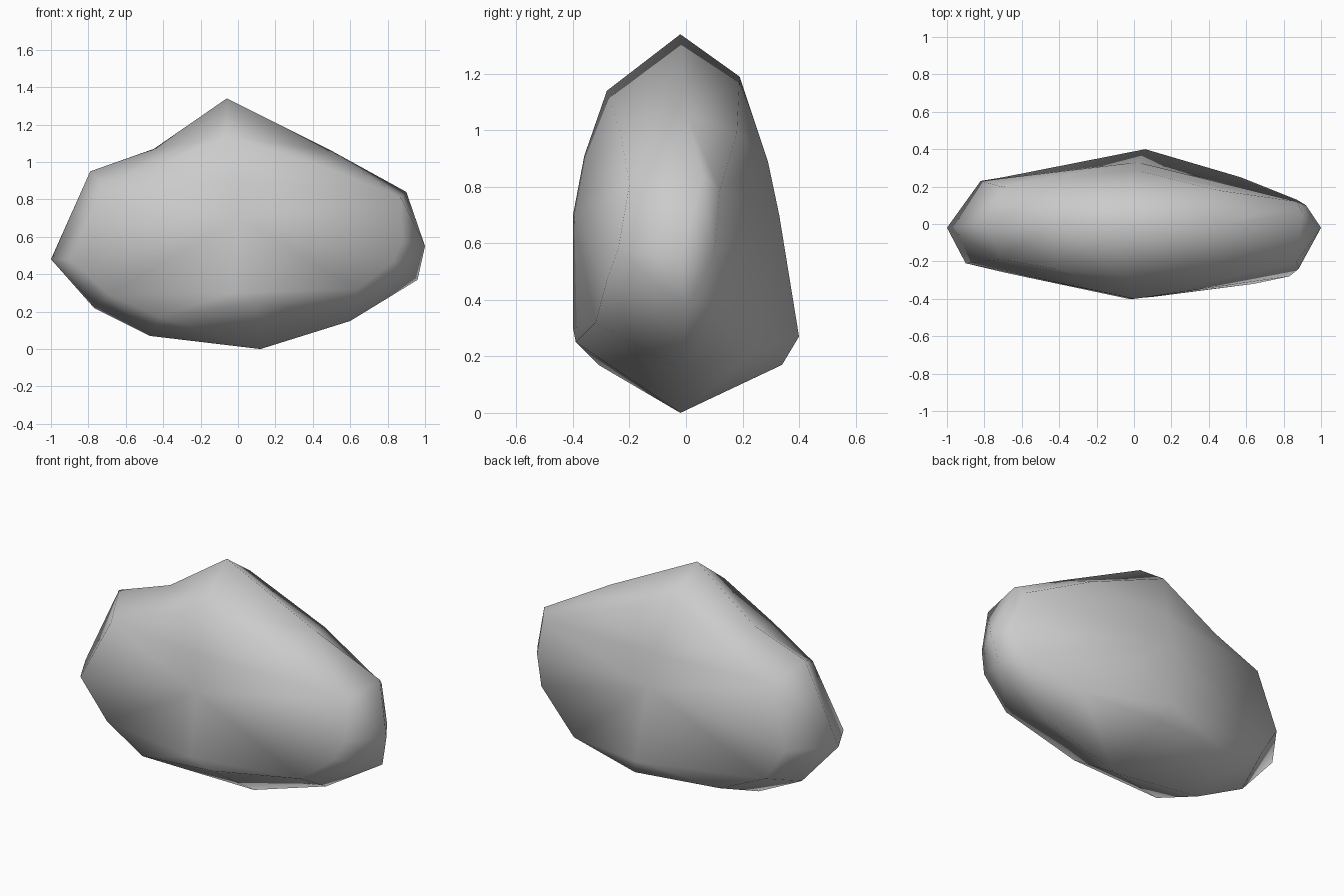
import bpy
import bmesh

default_cube = bpy.data.objects.get("Cube")
if default_cube:
    bpy.data.objects.remove(default_cube, do_unlink=True)


def make_material(name, colour):
    material = bpy.data.materials.new(name)
    material.use_nodes = True
    material.diffuse_color = colour
    shader = material.node_tree.nodes["Principled BSDF"]
    shader.inputs["Base Color"].default_value = colour
    shader.inputs["Roughness"].default_value = 0.9
    return material


def add_ring(bm, points):
    return [bm.verts.new(point) for point in points]


def bridge(bm, first, second):
    """Join two closed rings; repeated vertices collapse quads to triangles."""
    count = len(first)
    for i in range(count):
        j = (i + 1) % count
        corners = [first[i], first[j], second[j], second[i]]
        bm.faces.new(list(dict.fromkeys(corners)))


def cap(bm, ring, ridge_points, links):
    """Close a ring onto a short upright ridge of vertices."""
    ridge = add_ring(bm, ridge_points)
    bridge(bm, ring, [ridge[link] for link in links])


# Widest outline, running clockwise from the left-hand tip
rim_profile = [
    (-1, -.02, .48), (-.79, 0, .95), (-.45, 0, 1.07), (-.06, -.02, 1.34),
    (.5, 0, 1.06), (.9, .06, .84), (1, -.02, .55), (.96, 0, .37),
    (.6, -.02, .15), (.12, -.02, 0), (-.47, -.02, .07), (-.77, 0, .22),
]

# Shoulder where the sides turn into the front face
front_profile = [
    (-.9, -.21, .48), (-.71, -.19, .85), (-.42, -.24, .98), (-.06, -.28, 1.14),
    (.45, -.23, .98), (.87, -.2, .81), (.88, -.24, .58), (.83, -.28, .47),
    (.64, -.32, .32), (.1, -.39, .25), (-.42, -.31, .17), (-.69, -.26, .29),
]

# Shoulder where the sides turn into the back face
back_profile = [
    (-.82, .23, .5), (-.71, .2, .85), (-.42, .19, .98), (-.05, .19, 1.19),
    (.45, .18, .99), (.87, .12, .79), (.92, .1, .57), (.87, .13, .4),
    (.57, .25, .22), (.1, .34, .17), (-.42, .28, .19), (-.7, .25, .31),
]

front_ridge = [(-.02, -.36, .91), (0, -.4, .7), (-.03, -.4, .3)]
back_ridge = [(0, .29, .89), (.02, .33, .7), (.06, .4, .27)]
ridge_links = [1, 0, 0, 0, 0, 0, 1, 1, 2, 2, 2, 2]

# Boulder body
bm = bmesh.new()
rim = add_ring(bm, rim_profile)
front = add_ring(bm, front_profile)
back = add_ring(bm, back_profile)
bridge(bm, rim, front)
bridge(bm, rim, back)
cap(bm, front, front_ridge, ridge_links)
cap(bm, back, back_ridge, ridge_links)
bmesh.ops.triangulate(bm, faces=bm.faces[:])
bmesh.ops.recalc_face_normals(bm, faces=bm.faces[:])
for face in bm.faces:
    face.smooth = True

mesh = bpy.data.meshes.new("boulder")
bm.to_mesh(mesh)
bm.free()
mesh.materials.append(make_material("stone grey", (.6, .6, .6, 1)))
boulder = bpy.data.objects.new("boulder", mesh)
bpy.context.collection.objects.link(boulder)
